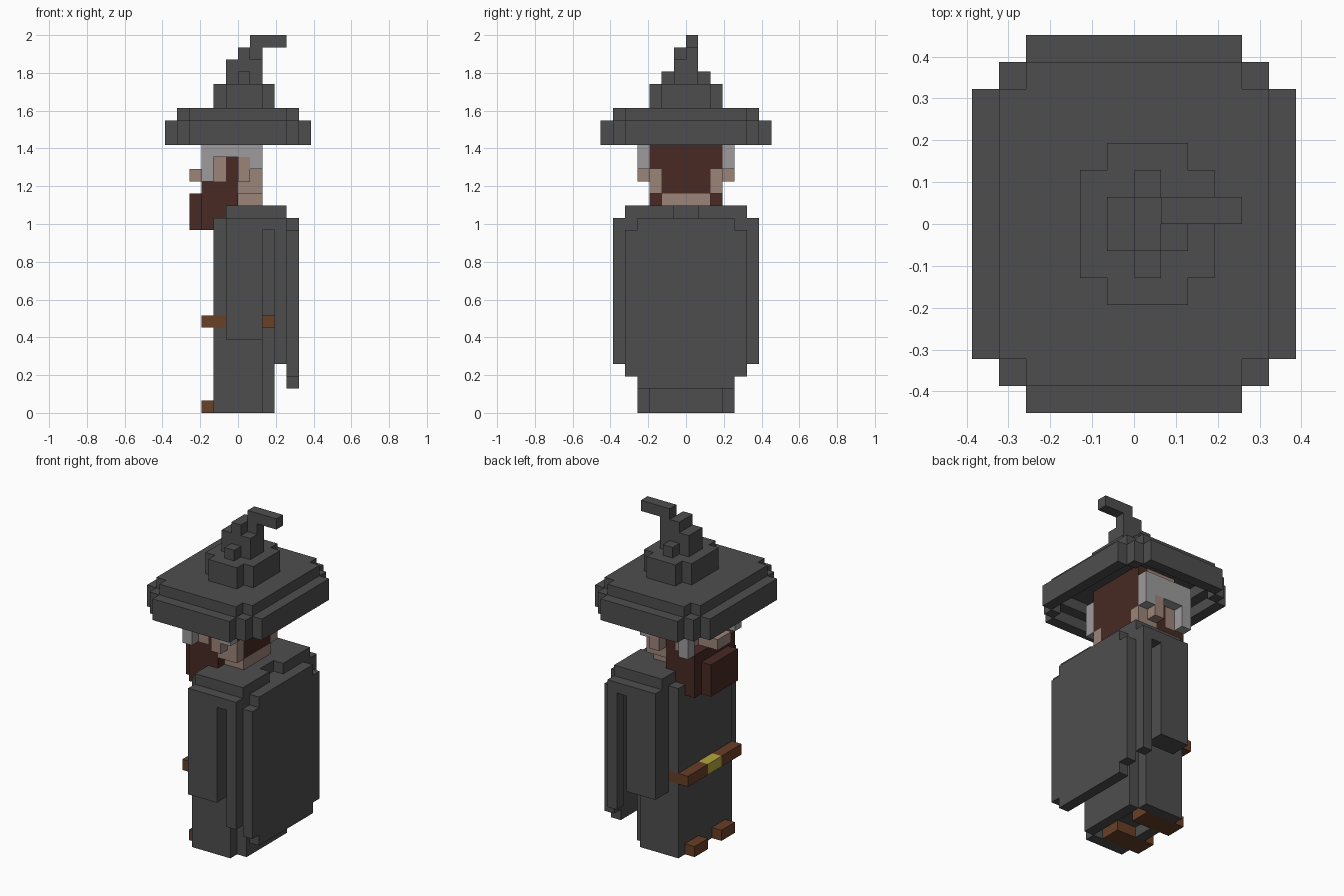
import bpy
import bmesh
from mathutils import Vector

cube = bpy.data.objects.get("Cube")
if cube:
    bpy.data.objects.remove(cube, do_unlink=True)

UNIT = 2 / 31  # edge of one block; the figure is 31 blocks tall


def material(name, rgb):
    m = bpy.data.materials.new(name)
    m.use_nodes = True
    colour = (*rgb, 1.0)
    m.diffuse_color = colour
    bsdf = next(n for n in m.node_tree.nodes if n.type == 'BSDF_PRINCIPLED')
    bsdf.inputs["Base Color"].default_value = colour
    return m


charcoal = material("charcoal cloth", (.076, .076, .076))
skin_tone = material("skin", (.33, .23, .19))
dark_brown = material("dark brown hair", (.065, .023, .017))
pale_grey = material("pale grey hair", (.34, .33, .33))
leather = material("leather", (.14, .05, .02))
gold = material("gold", (.46, .38, .045))

owner = {}   # block cell -> part name
parts = {}   # part name -> material


def cells(x, y, z, mirror=True):
    """Block cells of a box; y is measured outward and mirrored to both sides."""
    for i in range(*x):
        for j in range(*y):
            for k in range(*z):
                yield (i, j, k)
                if mirror:
                    yield (i, -1 - j, k)


def add(name, mat, *boxes, mirror=True):
    parts[name] = mat
    for b in boxes:
        for c in cells(*b, mirror=mirror):
            owner[c] = name


def carve(*boxes):
    for b in boxes:
        for c in cells(*b):
            owner.pop(c, None)


def build(name):
    """Make one object from the exposed faces of a part's blocks."""
    bm = bmesh.new()
    for c, part in owner.items():
        if part != name:
            continue
        for axis in range(3):
            for side in (0, 1):
                near = list(c)
                near[axis] += 1 if side else -1
                if tuple(near) in owner:
                    continue
                u, v = (axis + 1) % 3, (axis + 2) % 3
                loop = [(0, 0), (1, 0), (1, 1), (0, 1)]
                if not side:
                    loop.reverse()
                verts = []
                for du, dv in loop:
                    p = Vector(c)
                    p[axis] += side
                    p[u] += du
                    p[v] += dv
                    verts.append(bm.verts.new(p * UNIT))
                bm.faces.new(verts)
    bmesh.ops.remove_doubles(bm, verts=bm.verts[:], dist=UNIT / 100)
    mesh = bpy.data.meshes.new(name)
    bm.to_mesh(mesh)
    bm.free()
    mesh.materials.append(parts[name])
    bpy.context.collection.objects.link(bpy.data.objects.new(name, mesh))


# Robe, open at the hem
add("robe", charcoal,
    ((-2, 2), (0, 4), (0, 16)),
    ((2, 3), (0, 3), (0, 16)))
carve(((-1, 2), (0, 3), (0, 1)))

# Shoes
add("shoes", leather, ((-3, 1), (1, 3), (0, 1)))

# Belt and buckle
add("belt", leather, ((-3, 3), (0, 4), (7, 8)))
add("buckle", gold, ((-3, -2), (0, 1), (7, 8)))

# Sleeves
add("sleeves", charcoal, ((-1, 2), (4, 6), (6, 16)))

# Cape, wrapping forward at its edges, rounded at the corners
add("cape", charcoal,
    ((4, 5), (0, 4), (2, 16)),
    ((4, 5), (4, 5), (3, 15)),
    ((3, 4), (5, 6), (4, 16)))

# Shoulder yoke and collar with a notch at the nape
add("shoulders", charcoal,
    ((-1, 4), (0, 6), (15, 16)),
    ((-1, 4), (0, 5), (16, 17)))
carve(((3, 4), (0, 1), (16, 17)))

# Head, nose and ears
add("head", skin_tone,
    ((-2, 2), (0, 2), (17, 18)),
    ((-2, 2), (0, 3), (18, 24)))
add("nose", skin_tone, ((-4, -2), (0, 1), (19, 20)))
add("ears", skin_tone, ((0, 1), (3, 4), (19, 21)))

# Dark hair at the back, sideburns and beard
add("back_hair", dark_brown,
    ((1, 2), (0, 2), (18, 24)),
    ((1, 2), (2, 3), (20, 24)))
add("beard", dark_brown,
    ((-4, -3), (0, 2), (15, 18)),
    ((-3, -2), (0, 3), (15, 19)),
    ((-2, -1), (0, 3), (16, 19)),
    ((-1, 0), (2, 3), (17, 21)))

# Pale fringe around brow and temples
add("fringe", pale_grey,
    ((-3, -2), (0, 4), (21, 23)),
    ((-3, -2), (3, 4), (19, 23)),
    ((-2, 2), (3, 4), (21, 23)),
    ((1, 2), (3, 4), (20, 23)))

# Hat brim: a drooping rim stepped on the inside, under a flat top
rim = [((-half, half), (0, 11 - half), (22, 24)) for half in (4, 5, 6)]
for x, y, z in rim:
    for c in cells(x, y, z):
        i, j, k = c
        ax, ay = max(i, -1 - i), max(j, -1 - j)
        inside = (ax < 5 and ay < 5) or (ax < 4 and ay < 6)
        core = ax < 4 and ay < 5
        if not (inside if k == 22 else core):
            owner[c] = "hat_brim"
add("hat_brim", charcoal,
    ((-6, 6), (5, 5), (22, 24)),
    ((-6, -5), (0, 5), (22, 24)), ((5, 6), (0, 5), (22, 24)),
    ((-5, -4), (5, 6), (22, 24)), ((4, 5), (5, 6), (22, 24)),
    ((-4, 4), (6, 7), (22, 24)),
    ((-5, 5), (0, 5), (24, 25)),
    ((-4, 4), (5, 6), (24, 25)))

# Hat crown, stepping up to the point
add("hat_crown", charcoal,
    ((-2, 3), (0, 2), (25, 27)),
    ((-1, 2), (2, 3), (25, 27)),
    ((-1, 2), (0, 1), (27, 29)),
    ((0, 1), (1, 2), (27, 28)),
    ((0, 1), (0, 1), (29, 30)))

# Bent tip of the hat
add("hat_tip", charcoal,
    ((1, 2), (0, 1), (29, 30)),
    ((1, 4), (0, 1), (30, 31)), mirror=False)

for part_name in parts:
    build(part_name)
